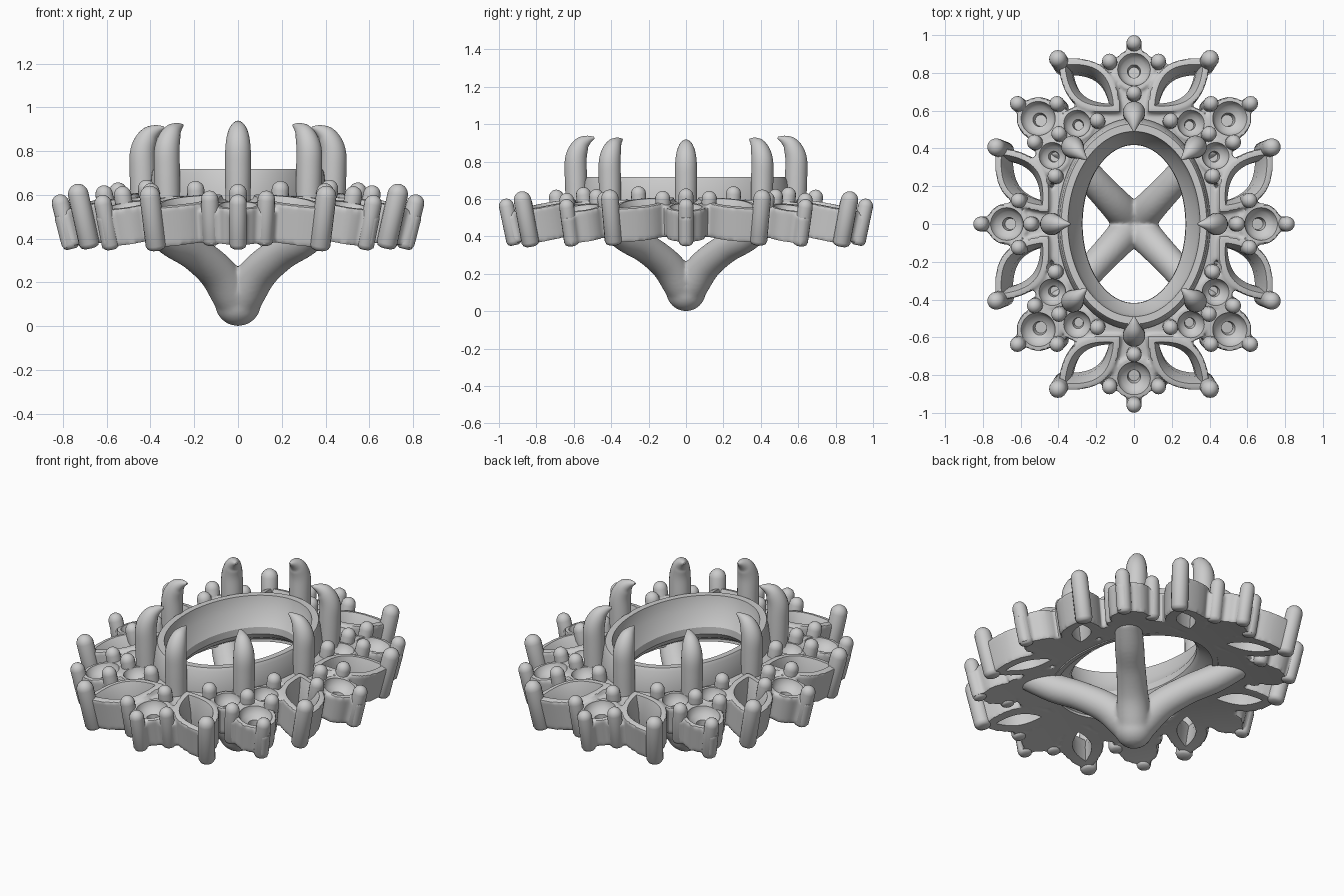
import bpy, bmesh, math
from mathutils import Vector

if "Cube" in bpy.data.objects:
    bpy.data.objects.remove(bpy.data.objects["Cube"])

TAU = math.tau

def ellipse(cx, cy, rx, ry, n=48):
    return [(cx + rx * math.cos(TAU * i / n), cy + ry * math.sin(TAU * i / n)) for i in range(n)]

def stadium(a, b, r, n=16):
    a, b = Vector(a), Vector(b)
    t = math.atan2(b.y - a.y, b.x - a.x)
    pts = []
    for c, s in ((b, t - math.pi / 2), (a, t + math.pi / 2)):
        pts += [(c.x + r * math.cos(s + math.pi * i / n), c.y + r * math.sin(s + math.pi * i / n))
                for i in range(n + 1)]
    return pts

def leaf(a, b, hw, inset=0.0, n=20):
    a, b = Vector(a), Vector(b)
    d = (b - a).normalized()
    a, b = a + d * inset, b - d * inset
    p = Vector((-d.y, d.x))
    pts = []
    for i in range(2 * n):
        t = i / n
        s = 1 if t < 1 else -1
        u = t if t < 1 else 2 - t
        q = a.lerp(b, u) - p * s * hw * math.sin(math.pi * u) ** 0.9
        pts.append((q.x, q.y))
    return pts

def loft(bm, rings, closed=False):
    vs = [[bm.verts.new(p) for p in r] for r in rings]
    pairs = list(zip(vs, vs[1:])) + ([(vs[-1], vs[0])] if closed else [])
    n = len(vs[0])
    fs = [bm.faces.new((a[i], a[(i + 1) % n], b[(i + 1) % n], b[i])) for a, b in pairs for i in range(n)]
    if not closed:
        fs += [bm.faces.new(vs[0][::-1]), bm.faces.new(vs[-1])]
    bmesh.ops.recalc_face_normals(bm, faces=fs)

def layers(bm, *pairs):
    loft(bm, [[(x, y, z) for x, y in pts] for pts, z in pairs])

def tube(bm, path, n=20):
    """path: list of (Vector, radius)"""
    rings = []
    side = None
    for i, (p, r) in enumerate(path):
        d = (path[min(i + 1, len(path) - 1)][0] - path[max(i - 1, 0)][0]).normalized()
        if side is None:
            side = d.orthogonal()
        side = (side - d * side.dot(d)).normalized()
        up = d.cross(side)
        rings.append([p + (side * math.cos(TAU * k / n) + up * math.sin(TAU * k / n)) * r for k in range(n)])
    loft(bm, rings)

def spline(keys, steps=5):
    """Catmull-Rom through (x, y, z, r) keys"""
    k = [Vector(q) for q in keys]
    out = []
    for i in range(len(k) - 1):
        a, b, c, d = k[max(i - 1, 0)], k[i], k[i + 1], k[min(i + 2, len(k) - 1)]
        for s in range(steps):
            t = s / steps
            out.append(0.5 * (2 * b + (c - a) * t + (2 * a - 5 * b + 4 * c - d) * t * t
                              + (3 * b - a - 3 * c + d) * t ** 3))
    out.append(k[-1])
    return [(Vector(q[:3]), max(q[3], 0.004)) for q in out]

def make(name, bm):
    me = bpy.data.meshes.new(name)
    bm.to_mesh(me)
    bm.free()
    ob = bpy.data.objects.new(name, me)
    bpy.context.collection.objects.link(ob)
    return ob

def smooth(ob, angle=40):
    bpy.ops.object.select_all(action='DESELECT')
    ob.select_set(True)
    bpy.context.view_layer.objects.active = ob
    bpy.ops.object.shade_smooth_by_angle(angle=math.radians(angle))

def bake(ob):
    dg = bpy.context.evaluated_depsgraph_get()
    me = bpy.data.meshes.new_from_object(ob.evaluated_get(dg))
    ob.modifiers.clear()
    ob.data = me

def fuse(ob, voxel, iterations):
    m = ob.modifiers.new("fuse", 'REMESH')
    m.mode, m.voxel_size = 'VOXEL', voxel
    m = ob.modifiers.new("soften", 'SMOOTH')
    m.factor, m.iterations = 0.5, iterations

def mirrored(points):
    out = []
    for p in points:
        for sx in (1, -1):
            for sy in (1, -1):
                q = (p[0] * sx + 0.0, p[1] * sy + 0.0) + tuple(p[2:])
                if q not in out:
                    out.append(q)
    return out

# The halo is domed: drop and outward lean grow with distance from the middle
def drop(x, y):
    return 0.10 * ((x / 0.81) ** 2 + (y / 0.96) ** 2)

def dome(x, y, z, ref=0.15):
    g = Vector((0.2 * x / 0.81 ** 2, 0.2 * y / 0.96 ** 2)) * (z - ref)
    return Vector((x + g.x, y + g.y, 0.462 - drop(x, y) + z))

# One quadrant of the layout: cups, leaves and bead prongs (with the cup each belongs to)
cups = [(0, 0.815, 0.11), (0.67, 0, 0.11), (0.505, 0.557, 0.115), (0.3, 0.53, 0.09), (0.43, 0.36, 0.09)]
leaves = [(0.07, 0.59, 0.40, 0.87), (0.45, 0.06, 0.725, 0.405)]
beads = [(0, 0.963, 0, 0.815), (0.13, 0.865, 0, 0.815), (0, 0.695, 0, 0.815), (0.62, 0.64, 0.505, 0.557),
         (0.41, 0.64, 0.505, 0.557), (0.53, 0.435, 0.505, 0.557), (0.195, 0.55, 0.3, 0.53),
         (0.40, 0.48, 0.43, 0.36), (0.42, 0.255, 0.43, 0.36), (0.815, 0, 0.67, 0),
         (0.615, 0.125, 0.67, 0), (0.55, 0, 0.67, 0)]

solid, cut = bmesh.new(), bmesh.new()
base = ellipse(0, 0, 0.45, 0.6, 96)
layers(solid, (base, 0), (base, 0.15))
hole = ellipse(0, 0, 0.375, 0.525, 96)
layers(cut, (hole, -0.1), (hole, 0.4))
for x, y, r in mirrored(cups):
    c = ellipse(x, y, r, r)
    layers(solid, (c, 0), (c, 0.165))
    layers(cut, (ellipse(x, y, r * .27, r * .27), 0.07), (ellipse(x, y, r * .32, r * .32), 0.11),
           (ellipse(x, y, r * .6, r * .6), 0.125), (ellipse(x, y, r * .78, r * .78), 0.16),
           (ellipse(x, y, r * .82, r * .82), 0.25))
    s = stadium((x, y), (x * 0.7, y * 0.76), 0.085)
    layers(solid, (s, 0), (s, 0.15))
for sx in (1, -1):
    for sy in (1, -1):
        for ax, ay, bx, by in leaves:
            a, b = (ax * sx, ay * sy), (bx * sx, by * sy)
            layers(solid, (leaf(a, b, 0.122), 0), (leaf(a, b, 0.122), 0.18))
            layers(cut, (leaf(a, b, 0.052, 0.09), -0.1), (leaf(a, b, 0.055, 0.085), 0.1),
                   (leaf(a, b, 0.09, 0.05), 0.18), (leaf(a, b, 0.1, 0.045), 0.25))
        for x, y, cx, cy in beads:
            if (x == 0 and sx < 0) or (y == 0 and sy < 0):
                continue
            c = Vector((cx * sx, cy * sy))
            p = Vector((x * sx, y * sy)) * 0.985
            s = stadium(p, p.lerp(c, 0.45), 0.04)
            layers(solid, (s, 0), (s, 0.15))

# Pierced halo plate
plate = make("halo_plate", solid)
cutter = make("halo_cutter", cut)
cutter.hide_render = True
fuse(plate, 0.011, 3)
bake(plate)
m = plate.modifiers.new("pierce", 'BOOLEAN')
m.operation, m.solver, m.object = 'DIFFERENCE', 'EXACT', cutter
bake(plate)
cutter.hide_set(True)
for v in plate.data.vertices:
    v.co = dome(*v.co)
smooth(plate, 35)

# Bead prongs around every cup and at the leaf tips
bm = bmesh.new()
pins = [(x, y, 0.04, 0.24) for x, y, _, _ in beads] + [(0.40, 0.87, 0.047, 0.285), (0.725, 0.405, 0.047, 0.285)]
for x, y, r, h in mirrored(pins):
    inner = drop(x, y) < 0.07
    lo = 0.03 if inner else -0.008
    steps = [(lo, .55), (lo + 0.007, .85), (lo + 0.022, 1)]
    steps += [(h - r + r * math.sin(a), math.cos(a)) for a in (0, .35, .7, 1.0, 1.25, 1.45)]
    tube(bm, [(dome(x, y, z, 0.215), r * k) for z, k in steps], 16)
smooth(make("bead_prongs", bm))

# Oval seat for the centre stone, hollowed underneath
bm = bmesh.new()
prof = [(.29, .44, .49), (.39, .54, .43), (.405, .56, .47), (.405, .56, .60), (.395, .54, .70), (.385, .53, .718),
        (.35, .49, .718), (.335, .475, .64), (.275, .42, .56), (.272, .418, .52)]
loft(bm, [[(x, y, z) for x, y in ellipse(0, 0, rx, ry, 96)] for rx, ry, z in prof], closed=True)
smooth(make("oval_seat", bm), 30)

# Eight claws curling in over the seat
bm = bmesh.new()
claw = [(0, .46, .056), (0, .55, .058), (.004, .70, .06), (.003, .80, .058), (-.022, .865, .046),
        (-.058, .895, .026), (-.095, .908, .005)]
for x, y, dz in mirrored([(0, 0.585, 0.02), (0.432, 0, 0), (0.322, 0.405, 0.01)]):
    d = Vector((x, y)).normalized() if x * y == 0 else Vector((math.copysign(.74, x), math.copysign(.67, y)))
    tube(bm, spline([(x + d.x * u, y + d.y * u, z + dz, r) for u, z, r in claw]), 20)
smooth(make("claws", bm), 60)

# Crossed under-arms meeting in a rounded foot and flaring into the halo
bm = bmesh.new()
arm = [(0, .10, .095), (.03, .15, .095), (.10, .25, .086), (.20, .335, .08), (.30, .395, .08), (.40, .47, .07)]
for sx in (1, -1):
    for sy in (1, -1):
        tube(bm, spline([(u * sx, u * 1.06 * sy, z, r) for u, z, r in arm]), 24)
ball = bmesh.ops.create_uvsphere(bm, u_segments=32, v_segments=20, radius=0.106)
bmesh.ops.translate(bm, verts=ball["verts"], vec=(0, 0, 0.106))
arms = make("under_arms", bm)
fuse(arms, 0.012, 6)
bake(arms)
smooth(arms, 60)
